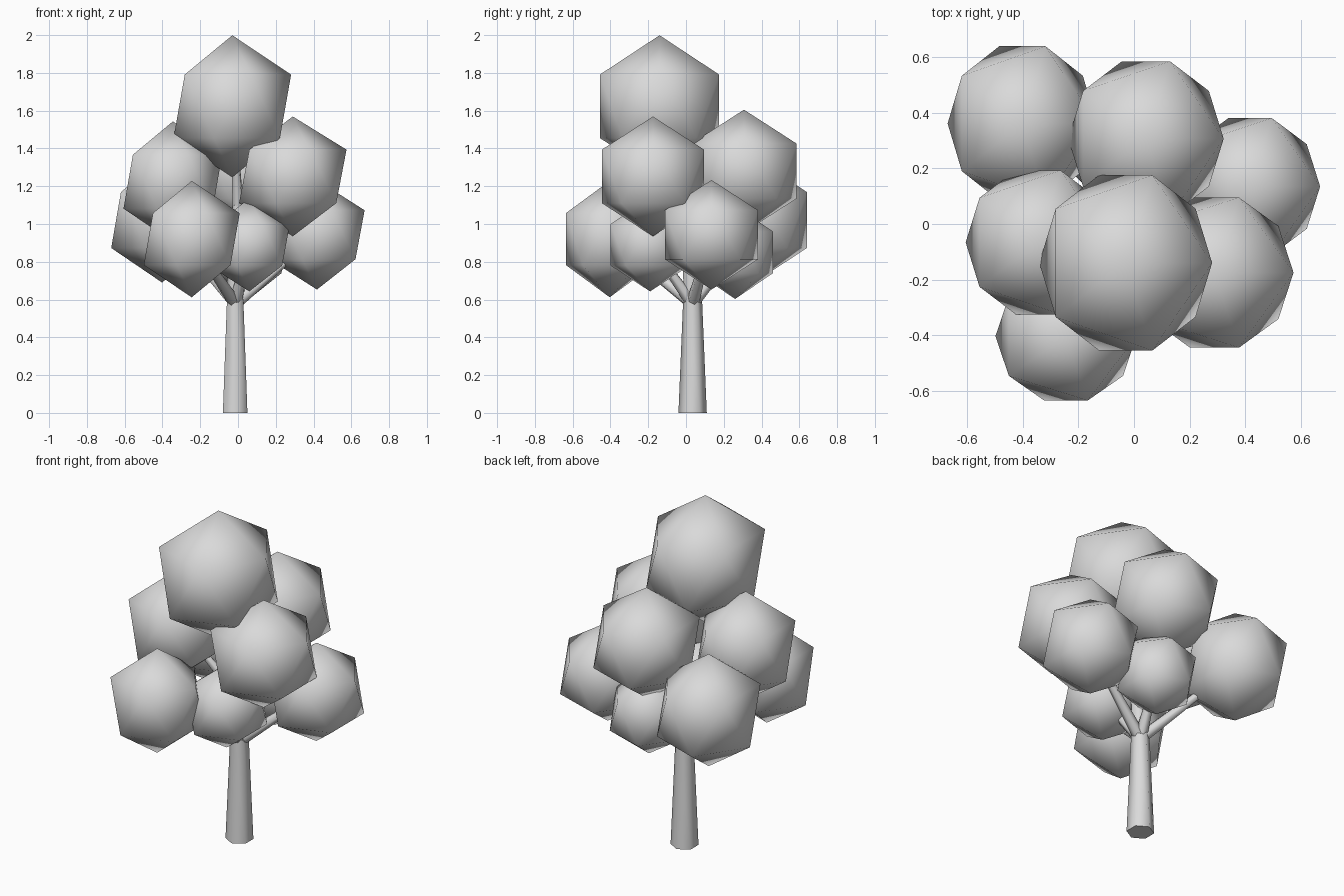
import bpy
import bmesh
from mathutils import Vector

default_cube = bpy.data.objects.get("Cube")
if default_cube:
    bpy.data.objects.remove(default_cube, do_unlink=True)

# One plain colour for the whole tree
grey = bpy.data.materials.new("light_grey")
grey.use_nodes = True
colour = (0.7, 0.7, 0.7, 1.0)
grey.diffuse_color = colour
grey.node_tree.nodes["Principled BSDF"].inputs["Base Color"].default_value = colour


def add_object(name, bm):
    for face in bm.faces:
        face.smooth = True
    mesh = bpy.data.meshes.new(name)
    bm.to_mesh(mesh)
    bm.free()
    mesh.materials.append(grey)
    obj = bpy.data.objects.new(name, mesh)
    bpy.context.collection.objects.link(obj)
    return obj


def foliage(name, centre, radii):
    """Soft-shaded icosahedron, stretched a little along each axis."""
    bm = bmesh.new()
    bmesh.ops.create_icosphere(bm, subdivisions=1, radius=1.0)
    bmesh.ops.scale(bm, vec=radii, verts=bm.verts)
    bmesh.ops.translate(bm, vec=centre, verts=bm.verts)
    add_object(name, bm)


def limb(name, start, end, r_start, r_end, sides=6):
    """Tapered limb running from start to end."""
    start, end = Vector(start), Vector(end)
    axis = end - start
    bm = bmesh.new()
    bmesh.ops.create_cone(bm, cap_ends=True, segments=sides, radius1=r_start,
                          radius2=r_end, depth=axis.length)
    turn = axis.to_track_quat('Z', 'Y').to_matrix()
    bmesh.ops.rotate(bm, cent=(0, 0, 0), matrix=turn, verts=bm.verts)
    bmesh.ops.translate(bm, vec=(start + end) / 2, verts=bm.verts)
    # Keep the end caps crisp
    for edge in bm.edges:
        if any(len(f.verts) > 4 for f in edge.link_faces):
            edge.smooth = False
    add_object(name, bm)


# Foliage clumps: centre and radii
clumps = {
    "crown": ((-0.03, -0.14, 1.623), (0.348, 0.371, 0.376)),
    "upper_left": ((0.29, -0.175, 1.252), (0.318, 0.318, 0.317)),
    "upper_right": ((-0.345, -0.066, 1.224), (0.292, 0.305, 0.319)),
    "upper_back": ((0.043, 0.307, 1.28), (0.313, 0.328, 0.325)),
    "lower_back_right": ((-0.402, 0.362, 1.021), (0.301, 0.327, 0.331)),
    "lower_front_right": ((-0.245, -0.404, 0.92), (0.284, 0.272, 0.308)),
    "lower_left": ((0.418, 0.135, 0.943), (0.282, 0.29, 0.29)),
    "lower_front": ((0.06, -0.19, 0.89), (0.24, 0.245, 0.247)),
    "lower_back": ((0.06, 0.26, 0.85), (0.235, 0.235, 0.247)),
}
for name, (centre, radii) in clumps.items():
    foliage(name + "_foliage", centre, radii)

# Trunk and its thinner leader up into the crown
fork = Vector((-0.015, 0.035, 0.6))
limb("trunk", (-0.015, 0.035, 0), fork, 0.075, 0.05)
leader_top = Vector((0.0, 0.0, 1.1))
limb("leader", fork, leader_top, 0.05, 0.03)
limb("leader_tip", leader_top, clumps["crown"][0], 0.03, 0.015)

# Branches: low clumps grow from the fork, upper clumps from the leader
for name, (centre, radii) in clumps.items():
    if name.startswith("lower"):
        limb(name + "_branch", fork - Vector((0, 0, 0.02)), centre, 0.035, 0.015)
    elif name.startswith("upper"):
        limb(name + "_branch", fork.lerp(leader_top, 0.5), centre, 0.03, 0.015)
